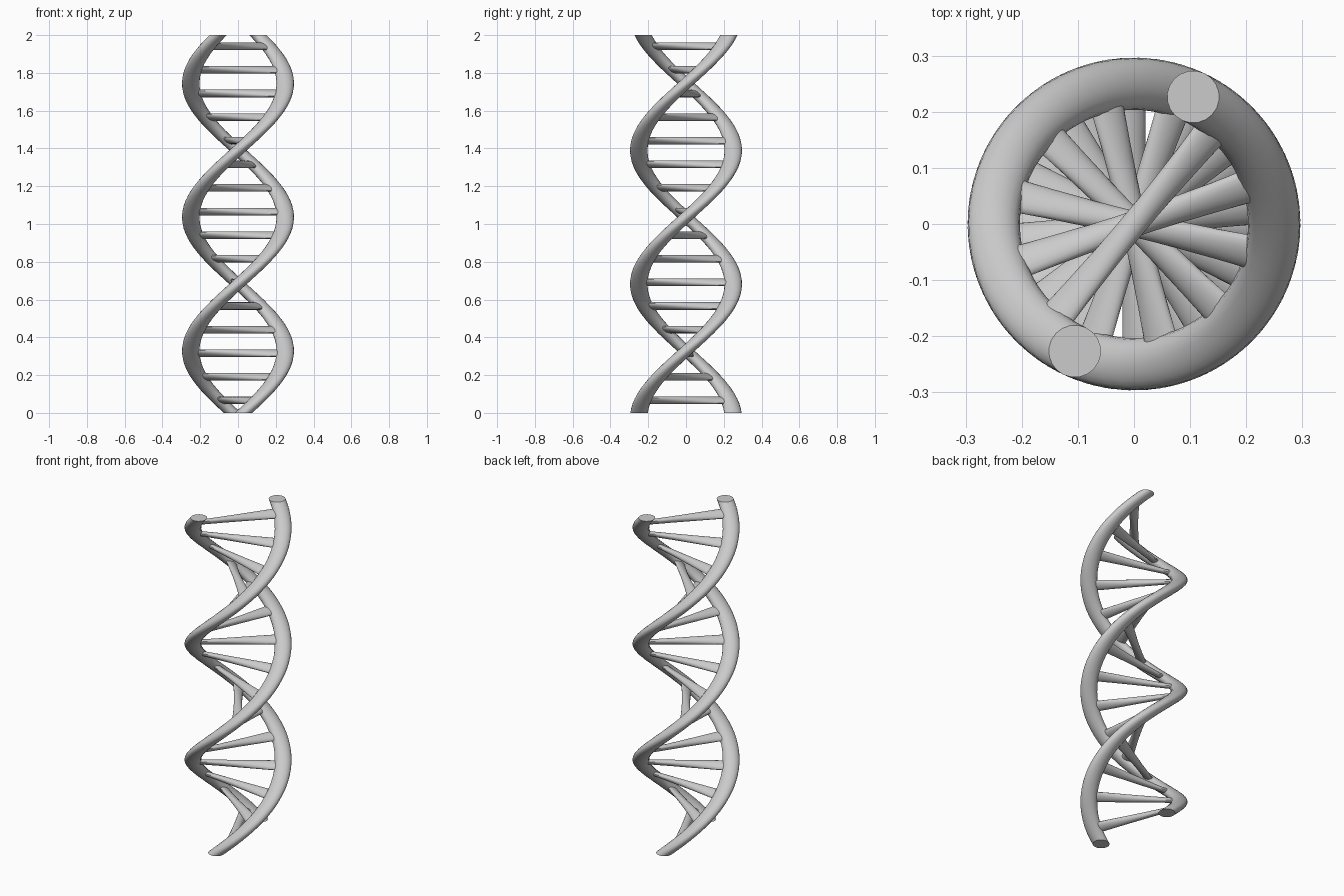
import bpy, bmesh, math
from mathutils import Matrix, Vector

if "Cube" in bpy.data.objects:
    bpy.data.objects.remove(bpy.data.objects["Cube"])

HEIGHT = 2.0
HALF_TURN = 0.708      # height over which the ladder turns 180 degrees
ZERO_Z = 1.036         # height at which the ladder lies along x
STRAND_R = 0.25
TUBE_R = 0.0465

grey = bpy.data.materials.new("light grey")
grey.diffuse_color = (0.6, 0.6, 0.6, 1)
grey.use_nodes = True
grey.node_tree.nodes["Principled BSDF"].inputs["Base Color"].default_value = grey.diffuse_color


def twist(p):
    """Turn a point of the straight ladder about the z axis by its height."""
    return Matrix.Rotation(math.pi * (p.z - ZERO_Z) / HALF_TURN, 3, 'Z') @ p


def tube(name, rings):
    """Skin rings of points into a capped, twisted, smooth tube."""
    bm = bmesh.new()
    loops = [[bm.verts.new(twist(p)) for p in ring] for ring in rings]
    n = len(loops[0])
    for a, b in zip(loops, loops[1:]):
        for i in range(n):
            j = (i + 1) % n
            bm.faces.new((a[i], a[j], b[j], b[i]))
    bm.faces.new(loops[0][::-1])
    bm.faces.new(loops[-1])
    bmesh.ops.recalc_face_normals(bm, faces=bm.faces)
    mesh = bpy.data.meshes.new(name)
    bm.to_mesh(mesh)
    bm.free()
    mesh.materials.append(grey)
    ob = bpy.data.objects.new(name, mesh)
    bpy.context.collection.objects.link(ob)
    bpy.ops.object.select_all(action='DESELECT')
    ob.select_set(True)
    bpy.context.view_layer.objects.active = ob
    bpy.ops.object.shade_smooth_by_angle(angle=math.radians(40))


def circle(n):
    return [(math.cos(2 * math.pi * i / n), math.sin(2 * math.pi * i / n)) for i in range(n)]


# Two side strands: upright tubes with flat ends, twisted into a double helix
for side, name in ((1, "strand_a"), (-1, "strand_b")):
    tube(name, [[Vector((side * STRAND_R + TUBE_R * c, TUBE_R * s, HEIGHT * k / 80))
                 for c, s in circle(20)] for k in range(81)])

# Sixteen rungs, twisted together with the strands
for i in range(16):
    z = 0.066 + 0.125 * i
    tube(f"rung_{i + 1}", [[Vector((-0.23 + 0.46 * k / 12, 0.023 * c, z + 0.02 * s))
                            for c, s in circle(16)] for k in range(13)])
